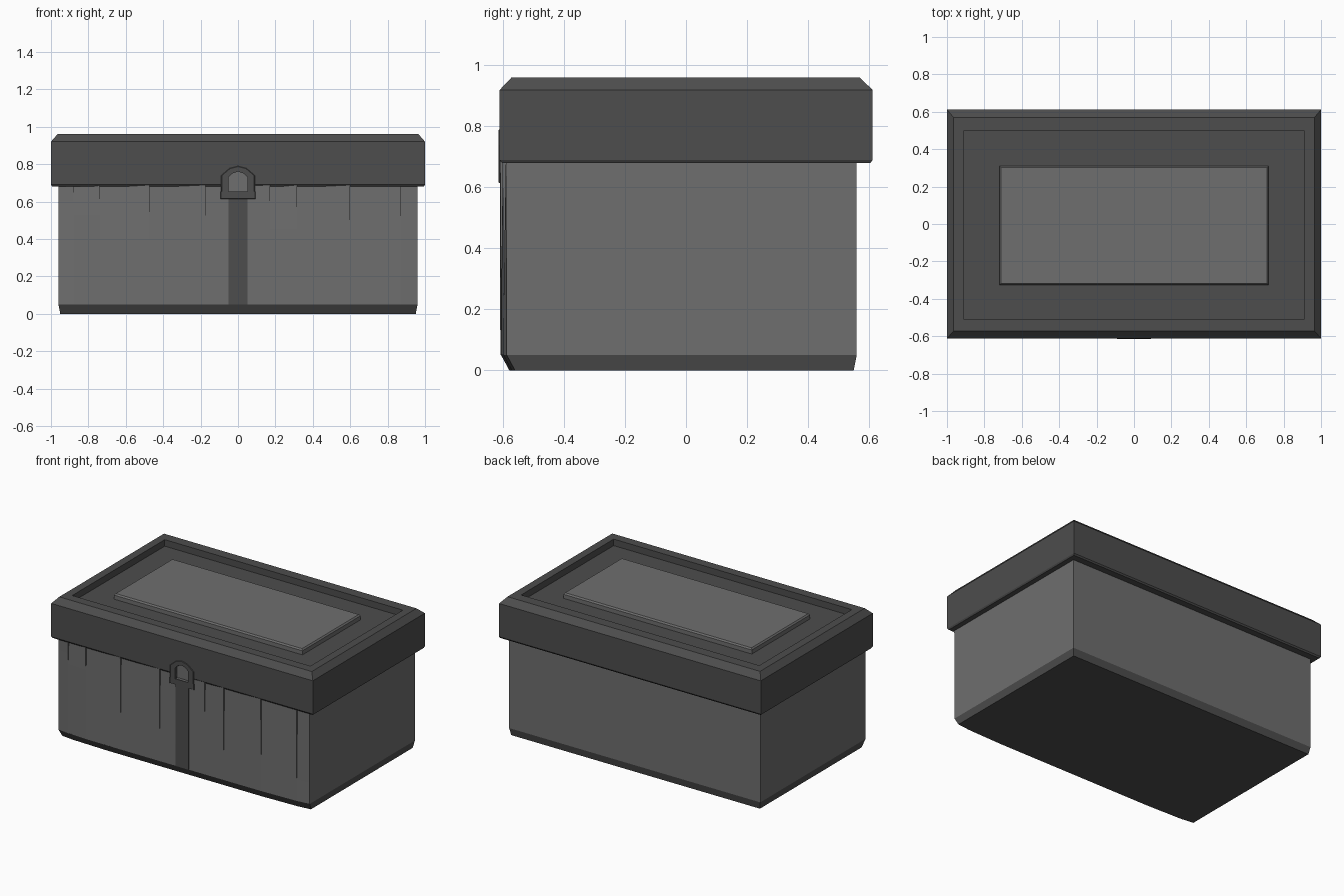
import bpy, bmesh

if "Cube" in bpy.data.objects:
    bpy.data.objects.remove(bpy.data.objects["Cube"])


def material(name, v):
    m = bpy.data.materials.new(name)
    m.diffuse_color = (v, v, v, 1)
    m.use_nodes = True
    m.node_tree.nodes["Principled BSDF"].inputs["Base Color"].default_value = m.diffuse_color
    return m


DARK = material("dark_grey", 0.074)
LIGHT = material("mid_grey", 0.157)


def finish(name, bm, mat):
    bmesh.ops.recalc_face_normals(bm, faces=bm.faces[:])
    me = bpy.data.meshes.new(name)
    bm.to_mesh(me)
    bm.free()
    ob = bpy.data.objects.new(name, me)
    bpy.context.collection.objects.link(ob)
    me.materials.append(mat)
    return ob


def skin(name, rings, mat):
    """Join equal-length point rings into a closed solid."""
    bm = bmesh.new()
    vs = [[bm.verts.new(p) for p in r] for r in rings]
    n = len(vs[0])
    for a, b in zip(vs, vs[1:]):
        for i in range(n):
            j = (i + 1) % n
            bm.faces.new((a[i], a[j], b[j], b[i]))
    bm.faces.new(vs[0])
    bm.faces.new(vs[-1])
    return finish(name, bm, mat)


def stack(name, levels, mat):
    """Stacked rectangles given as (half width, front y, back y, z)."""
    return skin(name, [[(-x, f, z), (x, f, z), (x, b, z), (-x, b, z)] for x, f, b, z in levels], mat)


def plate(name, half, y0, y1, mat, bevel=0.0):
    """Plate mirrored about x = 0 from its right-hand (x, z) outline, front edge bevelled."""
    pts = half + [(-x, z) for x, z in reversed(half) if x > 0]
    zm = (min(z for _, z in half) + max(z for _, z in half)) / 2
    k = 1 - bevel
    front = [(x * k, y0, zm + (z - zm) * k) for x, z in pts]
    rings = [front] + [[(x, y, z) for x, z in pts] for y in ((y0 + 0.003, y1) if bevel else (y1,))]
    return skin(name, rings, mat)


def bow(x):
    """Front y of the gently bowed plank wall."""
    return -0.607 + 0.019 * abs(x / 0.96) ** 8


# bevelled base following the bowed front, and box body
front = [-0.96, -0.868, -0.6, 0.6, 0.868, 0.96]
skin("base", [[(x * 0.99, bow(x) + 0.027, 0) for x in front] + [(0.95, 0.55, 0), (-0.95, 0.55, 0)],
              [(x, bow(x), 0.05) for x in front] + [(0.96, 0.56, 0.05), (-0.96, 0.56, 0.05)]], DARK)
stack("body", [(0.96, -0.587, 0.56, 0.05), (0.96, -0.587, 0.56, 0.70)], LIGHT)

# front planks: each left edge sinks back above its own height, leaving a crack
seams = [(-0.96, 0.6), (-0.88, 0.53), (-0.74, 0.40), (-0.473, 0.15), (-0.174, 0.2),
         (0.17, 0.45), (0.316, 0.25), (0.60, 0.06), (0.868, 0.2), (0.96, 0)]
planks = []
for i, ((a, low), (b, _)) in enumerate(zip(seams, seams[1:])):
    sink = 0.009 if i else 0.0
    rings = [[(a, bow(a) + s, z), (b, bow(b) - t, z), (b, -0.58, z), (a, -0.58, z)]
             for z, s, t in ((0.05, 0, 0), (low, 0, 0), (0.69, sink, 0.003))]
    planks.append(skin(f"front_plank_{i + 1}", rings, LIGHT))

# strap down the middle of the front
stack("front_strap", [(0.05, -0.609, -0.58, 0.05), (0.05, -0.611, -0.58, 0.64)], DARK)

# lid with bevelled rim and recessed top
lid = stack("lid", [(0.994, -0.603, 0.605, 0.68), (1.0, -0.611, 0.612, 0.69),
                    (1.0, -0.611, 0.612, 0.92), (0.965, -0.573, 0.57, 0.96),
                    (0.91, -0.51, 0.50, 0.96), (0.91, -0.51, 0.50, 0.915)], DARK)
stack("top_panel", [(0.72, -0.325, 0.31, 0.91), (0.72, -0.325, 0.31, 0.943),
                    (0.712, -0.317, 0.302, 0.953)], LIGHT)

# latch: arched surround with a hollow window
arch = [(0.09, 0.64), (0.09, 0.74), (0.045, 0.778), (0, 0.79)]
window = [(0.05, 0.655), (0.05, 0.73), (0.03, 0.75), (0, 0.76)]
latch = plate("latch_surround", arch, -0.615, -0.57, DARK, 0.04)
plate("latch_sill", [(0.094, 0.615), (0.094, 0.655)], -0.615, -0.58, DARK, 0.04)
plate("latch_window_back", window, -0.592, -0.56, LIGHT)

cutter = plate("latch_cutter", window, -0.66, -0.575, DARK)
cutter.hide_render = True
cutter.hide_viewport = True
for ob in (lid, latch, planks[4]):
    mod = ob.modifiers.new("window", 'BOOLEAN')
    mod.operation = 'DIFFERENCE'
    mod.solver = 'EXACT'
    mod.object = cutter
